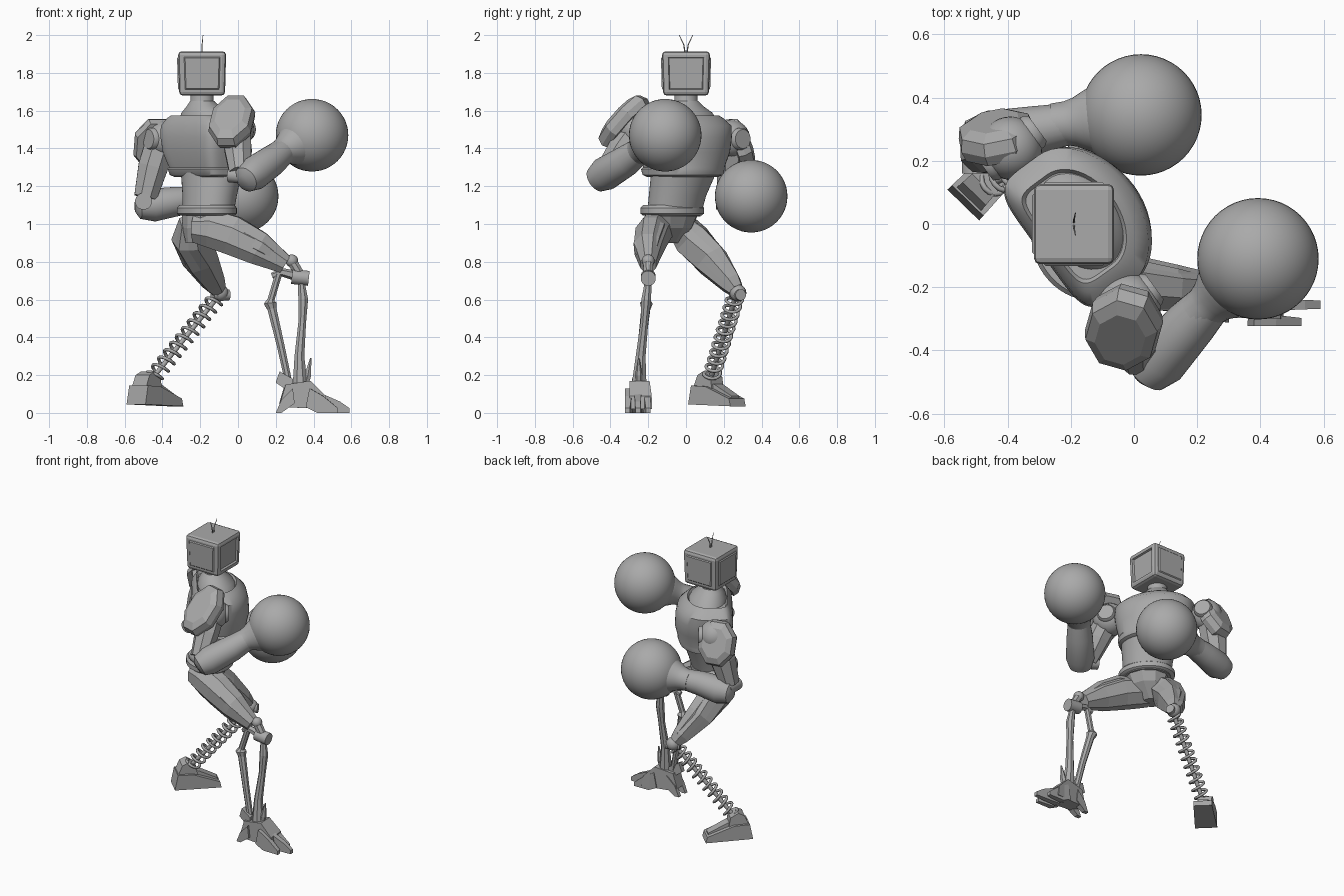
import bpy, bmesh, math
from mathutils import Vector as V, Matrix

cube = bpy.data.objects.get("Cube")
if cube:
    bpy.data.objects.remove(cube, do_unlink=True)

grey = bpy.data.materials.new("plain grey")
grey.use_nodes = True
tone = (0.4, 0.4, 0.4, 1)
grey.diffuse_color = tone
for node in grey.node_tree.nodes:
    if node.type == 'BSDF_PRINCIPLED':
        node.inputs["Base Color"].default_value = tone


def finish(name, bm, smooth=False):
    bmesh.ops.recalc_face_normals(bm, faces=bm.faces[:])
    mesh = bpy.data.meshes.new(name)
    bm.to_mesh(mesh)
    bm.free()
    mesh.materials.append(grey)
    ob = bpy.data.objects.new(name, mesh)
    bpy.context.scene.collection.objects.link(ob)
    if smooth:
        for other in bpy.context.selected_objects:
            other.select_set(False)
        ob.select_set(True)
        bpy.context.view_layer.objects.active = ob
        bpy.ops.object.shade_smooth_by_angle(angle=math.radians(40))
    return ob


def skin(name, rings, smooth):
    """Bridge a list of point rings and cap both ends."""
    bm = bmesh.new()
    loops = [[bm.verts.new(p) for p in ring] for ring in rings]
    n = len(loops[0])
    for a, b in zip(loops, loops[1:]):
        for i in range(n):
            j = (i + 1) % n
            bm.faces.new((a[i], a[j], b[j], b[i]))
    bm.faces.new(loops[0])
    bm.faces.new(loops[-1])
    return finish(name, bm, smooth)


def limb(name, stations, sides=24, smooth=True, ridge=1.0, flat=1.0):
    """Tube through (x, y, z, radius) stations; ridge pulls in every other side."""
    pts = [V(s[:3]) for s in stations]
    rings = []
    for k, s in enumerate(stations):
        t = (pts[min(k + 1, len(pts) - 1)] - pts[max(k - 1, 0)]).normalized()
        ref = V((0, 1, 0)) if abs((pts[-1] - pts[0]).normalized().z) > 0.7 else V((0, 0, 1))
        u = t.cross(ref).normalized()
        w = t.cross(u)
        ring = []
        for i in range(sides):
            a = math.tau * (i + 0.5) / sides
            r = s[3] * (ridge if i % 2 else 1)
            ring.append(pts[k] + u * math.cos(a) * r + w * math.sin(a) * r * flat)
        rings.append(ring)
    return skin(name, rings, smooth)


YAW = Matrix.Rotation(math.radians(36), 3, 'Z')


def body(name, stations, back=2.0, sides=48, smooth=True):
    """Stack of turned ovals (x, y, z, half depth, half width); back squares the rear half."""
    def bend(c, power):
        return math.copysign(abs(c) ** (2 / power), c)
    rings = []
    for x, y, z, d, w in stations:
        ring = []
        for i in range(sides):
            c, s = math.cos(math.tau * i / sides), math.sin(math.tau * i / sides)
            power = back if c < 0 else 2
            ring.append(V((x, y, z)) + YAW @ V((d * bend(c, power), w * bend(s, power), 0)))
        rings.append(ring)
    return skin(name, rings, smooth)


def hull(name, pts):
    bm = bmesh.new()
    for p in pts:
        bm.verts.new(p)
    out = bmesh.ops.convex_hull(bm, input=bm.verts[:])
    loose = [g for g in out["geom_interior"] if isinstance(g, bmesh.types.BMVert)]
    bmesh.ops.delete(bm, geom=loose, context='VERTS')
    return finish(name, bm)


def ball(name, centre, r, segs=32):
    bm = bmesh.new()
    bmesh.ops.create_uvsphere(bm, u_segments=segs, v_segments=segs // 2, radius=r,
                              matrix=Matrix.Translation(centre))
    return finish(name, bm, True)


def wedge(name, origin, angle, profile, half):
    """Side profile (along, height) extruded across; half is (heel, toe) half width."""
    turn = Matrix.Rotation(angle, 3, 'Z')
    reach = max(s for s, z in profile)
    pts = []
    for s, z in profile:
        h = half[0] + (half[1] - half[0]) * s / reach
        pts += [V(origin) + turn @ V((s, side * h, z)) for side in (-1, 1)]
    return hull(name, pts)


# Torso
body("waist", [(-.16, -.065, 1.04, .125, .15), (-.15, -.045, 1.15, .135, .16),
               (-.14, -.01, 1.28, .15, .185)])
body("chest", [(-.14, 0, 1.25, .14, .185), (-.14, .005, 1.26, .155, .21),
               (-.14, .005, 1.29, .165, .215), (-.14, .01, 1.3, .16, .21),
               (-.145, .015, 1.38, .18, .235), (-.15, .015, 1.46, .18, .25),
               (-.155, .015, 1.52, .17, .25), (-.165, .01, 1.56, .14, .21),
               (-.17, .01, 1.575, .125, .18), (-.17, .01, 1.56, .115, .17)], back=6)
body("collar", [(-.17, .01, 1.54, .125, .18), (-.175, .005, 1.59, .11, .145),
                (-.185, 0, 1.625, .08, .095), (-.19, 0, 1.65, .062, .068)])
limb("neck", [(-.19, 0, 1.6, .08), (-.19, 0, 1.65, .062), (-.19, 0, 1.71, .062)])
body("belt", [(-.165, -.073, 1.045, .135, .165), (-.165, -.073, 1.055, .148, .178),
              (-.165, -.073, 1.085, .148, .178), (-.165, -.073, 1.1, .135, .165)])
body("pelvis", [(-.16, -.07, 1.06, .13, .15), (-.18, -.08, .98, .11, .12),
                (-.22, -.09, .9, .055, .06)], sides=10, smooth=False)

# Head: bevelled box with framed panels on its four sides
bm = bmesh.new()
bmesh.ops.create_cube(bm, size=1, matrix=Matrix.Translation((-.19, 0, 1.797))
                      @ Matrix.Diagonal((.255, .255, .235, 1)))
for v in bm.verts:
    if v.co.z < 1.8:
        v.co.x = -.19 + (v.co.x + .19) * .95
        v.co.y *= .95
bmesh.ops.bevel(bm, geom=bm.edges[:], offset=.02, segments=2, affect='EDGES', profile=.5)
bm.normal_update()
sides = [f for f in bm.faces if f.calc_area() > .03 and abs(f.normal.z) < .5]
screen = [f for f in sides if f.normal.x > .5]
panels = [f for f in sides if f not in screen]
bmesh.ops.inset_individual(bm, faces=screen, thickness=.018, depth=0)
bmesh.ops.inset_individual(bm, faces=screen, thickness=.006, depth=-.012)
bmesh.ops.inset_individual(bm, faces=panels, thickness=.016, depth=0)
bmesh.ops.inset_individual(bm, faces=panels, thickness=.008, depth=.006)
finish("head", bm)
for name, s in (("antenna_left", 1), ("antenna_right", -1)):
    limb(name, [(-.19, s * .004, 1.9, .004), (-.19, s * .012, 1.95, .003),
                (-.185, s * .036, 2, .0015)], 6)


# Arms: shoulder, pad, upper arm, forearm and round glove
def shoulder(side, centre, r):
    ball(side + "_shoulder", centre, r)
    c, f = V(centre), YAW @ V((1, 0, 0))
    limb(side + "_shoulder_pivot", [(*(c + f * s), q) for s, q in
                                    ((-.105, .05), (-.09, .06), (.09, .06), (.105, .05))])


def pad(name, centre, normal, a, b):
    n = V(normal).normalized()
    u = n.cross(V((0, 0, 1))).normalized()
    w = u.cross(n)
    rings = []
    for off, k in ((-.05, .92), (-.015, 1), (.025, .92), (.045, .65)):
        rings.append([V(centre) + n * off + (u * a * math.cos(t) + w * b * math.sin(t)) * k
                      for t in [math.tau * (i + .5) / 8 for i in range(8)]])
    skin(name, rings, False)


def glove(side, centre, wrist):
    c = V(centre)
    d = (V(wrist) - c).normalized()
    ball(side + "_glove", c, .192, 48)
    limb(side + "_glove_cuff", [(*(c + d * s), r) for s, r in
                                ((.28, .068), (.24, .07), (.21, .078), (.18, .094), (.14, .112))], 32)


shoulder("right", (-.02, -.26, 1.5), .105)
pad("right_shoulder_pad", (-.035, -.335, 1.55), (-.2, -.71, .67), .125, .18)
limb("right_upper_arm", [(-.01, -.28, 1.48, .08), (0, -.34, 1.4, .078), (.01, -.43, 1.27, .06)],
     8, False)
limb("right_elbow", [(-.045, -.41, 1.26, .04), (.06, -.45, 1.25, .04)], 16)
limb("right_forearm", [(.03, -.49, 1.225, .035), (.04, -.475, 1.235, .07), (.08, -.43, 1.265, .09),
                       (.18, -.315, 1.335, .082), (.26, -.23, 1.4, .066)])
glove("right", (.392, -.11, 1.47), (.24, -.25, 1.385))

shoulder("left", (-.39, .24, 1.45), .1)
pad("left_shoulder_pad", (-.435, .285, 1.425), (-.18, .9, .36), .13, .155)
limb("left_upper_arm", [(-.41, .25, 1.43, .085), (-.45, .24, 1.3, .085), (-.49, .225, 1.14, .065)],
     8, False)
limb("left_elbow", [(-.5, .16, 1.12, .045), (-.5, .28, 1.12, .045)], 16)
limb("left_forearm", [(-.54, .255, 1.095, .035), (-.52, .26, 1.095, .068), (-.45, .272, 1.1, .088),
                      (-.32, .295, 1.12, .078), (-.18, .322, 1.13, .064)])
glove("left", (.022, .345, 1.147), (-.2, .32, 1.13))

# Right leg: armoured thigh, ball knee, twin struts and clawed foot
limb("right_thigh", [(-.23, -.13, .98, .07), (-.14, -.155, .975, .09), (-.03, -.18, .94, .093),
                     (.11, -.2, .87, .08), (.25, -.2, .785, .045)], 8, False, flat=1.2)
for name, dy, dz in (("right_thigh_plate", -.035, .015), ("right_thigh_ridge", .02, .045)):
    limb(name, [(-.1, -.165 + dy, .96 + dz, .04), (0, -.18 + dy, .93 + dz, .055),
                (.12, -.2 + dy, .865 + dz, .048), (.22, -.2 + dy * .6, .805 + dz * .6, .028)], 6, False)
ball("right_knee_ball", (.285, -.2, .805), .034, 16)
limb("right_knee_link", [(.28, -.2, .81, .03), (.33, -.2, .73, .026)], 8, False)
limb("right_knee_joint", [(.285, -.2, .722, .04), (.375, -.2, .712, .04)], 20)
limb("right_knee_bracket", [(.18, -.2, .725, .016), (.23, -.2, .745, .022), (.31, -.2, .725, .028)],
     6, False)
limb("right_rear_strut", [(.215, -.2, .735, .02), (.175, -.21, .6, .02), (.17, -.21, .58, .036),
                          (.18, -.213, .55, .026), (.225, -.235, .36, .022), (.275, -.25, .13, .02)],
     8, False)
limb("right_front_strut", [(.335, -.2, .7, .018), (.345, -.21, .6, .028), (.34, -.22, .48, .022),
                           (.325, -.24, .3, .028), (.33, -.25, .12, .045)], 8, False)
limb("right_ankle_fin", [(.34, -.25, .1, .022), (.37, -.25, .2, .02), (.385, -.25, .29, .004)],
     6, False)
foot = (.22, -.255, 0)
wedge("right_foot", foot, .06, [(.0, .05), (.03, .15), (.16, .17), (.24, .09), (.25, .02), (.04, .03)],
      (.04, .06))
for i, name in enumerate(("outer", "middle", "inner")):
    y = -.3 + .045 * i
    reach = .06 if i == 1 else 0
    wedge("right_toe_" + name, (.36, y, 0), .06 * (i - 1),
          [(0, .03), (.02, .13), (.09, .09), (.12 + reach, .06), (.17 + reach, .025),
           (.17 + reach, 0), (.06, 0)], (.022, .013))
for s in (-1, 1):
    wedge("right_heel_claw_" + ("inner" if s > 0 else "outer"), (.3, -.255 + s * .035, 0), math.pi,
          [(0, .05), (.01, .13), (.07, .07), (.1, 0), (.07, 0)], (.022, .012))
wedge("right_heel_spur", (.29, -.255, 0), math.pi, [(0, .1), (0, .18), (.07, .22), (.09, .16)],
      (.03, .015))

# Left leg: ridged thigh, spring shin and block foot
limb("left_thigh", [(-.24, -.04, 1.01, .075), (-.25, .03, .92, .105), (-.2, .13, .81, .098),
                    (-.13, .235, .69, .065), (-.105, .265, .65, .045)], 12, False, ridge=.87)
limb("left_thigh_plate", [(-.24, .07, .94, .05), (-.19, .17, .82, .055), (-.12, .26, .7, .03)],
     6, False)
ball("left_knee_ball", (-.095, .275, .635), .045, 16)
limb("left_knee_joint", [(-.135, .255, .625, .03), (-.05, .29, .625, .03)], 12)
top, low = V((-.11, .26, .61)), V((-.455, .13, .18))
axis = (low - top).normalized()
u = axis.cross(V((0, 0, 1))).normalized()
w = axis.cross(u)
turns, steps = 11, 14
curve = bpy.data.curves.new("left_shin_spring", 'CURVE')
curve.dimensions = '3D'
curve.bevel_depth = .009
curve.bevel_resolution = 1
curve.use_fill_caps = True
coil = curve.splines.new('POLY')
coil.points.add(turns * steps)
for i, p in enumerate(coil.points):
    a = math.tau * i / steps
    q = top.lerp(low, i / (turns * steps)) + (u * math.cos(a) + w * math.sin(a)) * .042
    p.co = (*q, 1)
curve.materials.append(grey)
bpy.context.scene.collection.objects.link(bpy.data.objects.new("left_shin_spring", curve))
limb("left_shin_rod", [(*top, .013), (*low, .013)], 10)
heel = (-.54, .06, 0)
wedge("left_foot", heel, .8, [(0, .045), (.02, .145), (.12, .14), (.29, .075), (.3, .035)],
      (.07, .058))
wedge("left_foot_ridge", heel, .8, [(.08, .1), (.1, .165), (.16, .15), (.28, .09), (.28, .06)],
      (.04, .03))
wedge("left_ankle", heel, .8, [(.02, .13), (.05, .2), (.09, .22), (.14, .19), (.15, .13)],
      (.055, .045))
